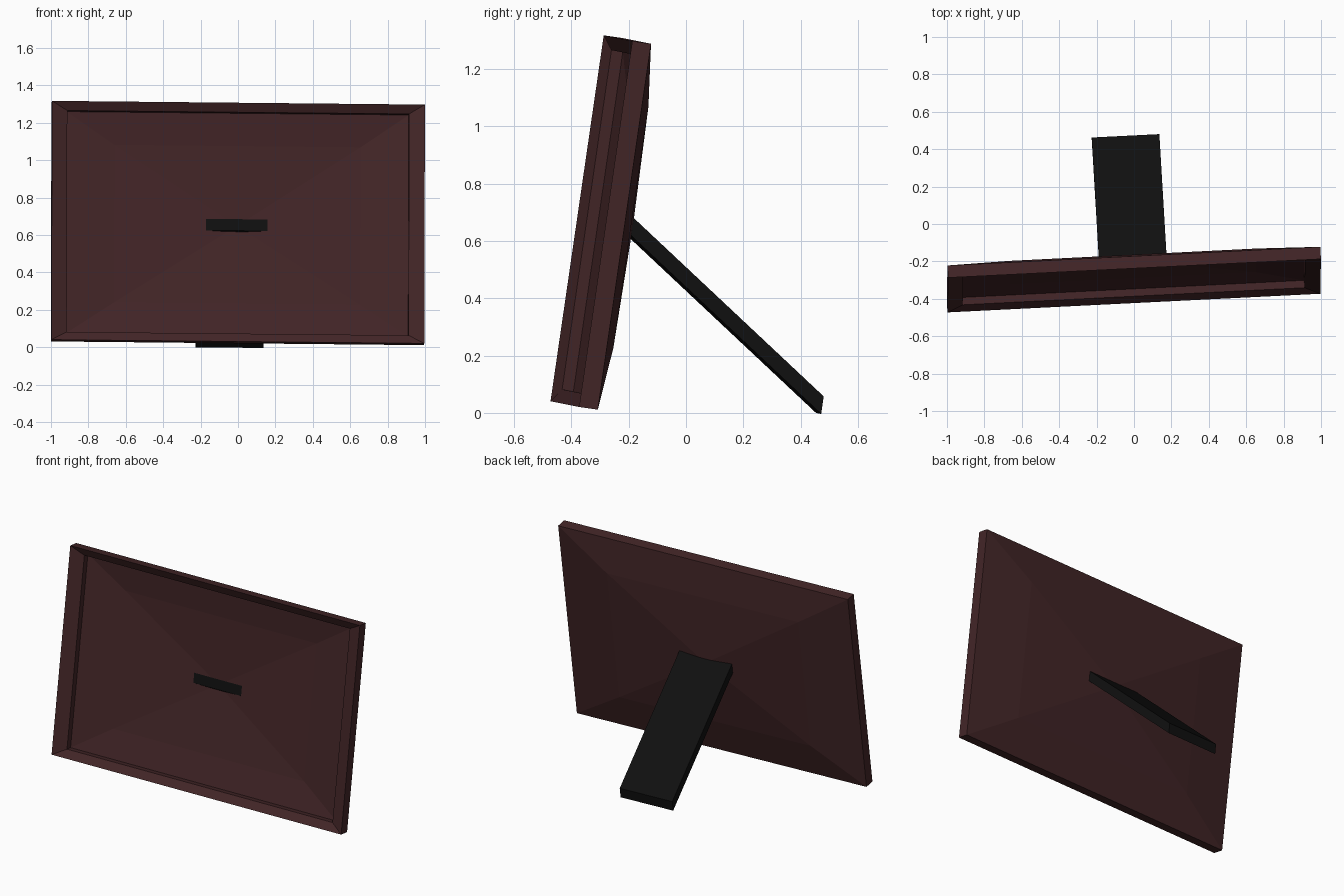
import bpy, bmesh
from mathutils import Vector, Matrix

if "Cube" in bpy.data.objects:
    bpy.data.objects.remove(bpy.data.objects["Cube"])

# Leaning frame axes: x across the screen, y away from the viewer, z up the screen
X = Vector((1, 0.05, -0.010)).normalized()
Z = Vector((0.003, 0.144, 0.99))
Z = (Z - X * Z.dot(X)).normalized()
Y = Z.cross(X)
PLACE = Matrix.Translation((0.001, -0.33, 0.669)) @ Matrix((X, Y, Z)).transposed().to_4x4()


def material(name, rgb):
    m = bpy.data.materials.new(name)
    m.diffuse_color = (*rgb, 1)
    m.use_nodes = True
    m.node_tree.nodes["Principled BSDF"].inputs["Base Color"].default_value = m.diffuse_color
    return m


def loft(name, loops, mat, tips=None):
    """Skin rectangles (half width, half height, depth, z offset); ends close to a tip or a flat cap."""
    bm = bmesh.new()
    rings = []
    for w, h, y, z in loops:
        rings.append([bm.verts.new((sx * w, y, z + sz * h))
                      for sx, sz in ((-1, -1), (1, -1), (1, 1), (-1, 1))])
    for a, b in zip(rings, rings[1:]):
        for i in range(4):
            j = (i + 1) % 4
            bm.faces.new((a[i], a[j], b[j], b[i]))
    for k, ring in enumerate((rings[0], rings[-1])):
        if tips:
            tip = bm.verts.new((0, tips[k], 0))
            for i in range(4):
                bm.faces.new((ring[i], ring[(i + 1) % 4], tip))
        else:
            bm.faces.new(ring)
    bmesh.ops.recalc_face_normals(bm, faces=bm.faces)
    bm.transform(PLACE)
    mesh = bpy.data.meshes.new(name)
    bm.to_mesh(mesh)
    bm.free()
    mesh.materials.append(mat)
    ob = bpy.data.objects.new(name, mesh)
    bpy.context.collection.objects.link(ob)
    return ob


brown = material("dark red brown", (0.055, 0.0185, 0.02))
black = material("black", (0.005, 0.005, 0.005))

# Frame: domed back, square sides, sloped front border and hollow front
W, H, T = 0.998, 0.645, 0.066
loft("picture_frame", [
    (W * 0.66, H * 0.66, T + 0.040, 0),   # back dome
    (W, H, T, 0),                         # back edge
    (W, H, 0, 0),                         # front edge
    (0.915, 0.598, 0.03, 0),              # border slope
    (0.915, 0.598, T + 0.004, 0),         # recess wall
    (W * 0.66, H * 0.66, T + 0.036, 0),   # inside of dome
], brown, tips=(T + 0.080, T + 0.076))

# Stand: slanted plank whose ends are parallel to the frame
loft("rear_stand", [
    (0.181, 0.031, 0.132, 0.004),
    (0.181, 0.031, 0.882, -0.519),
], black)
